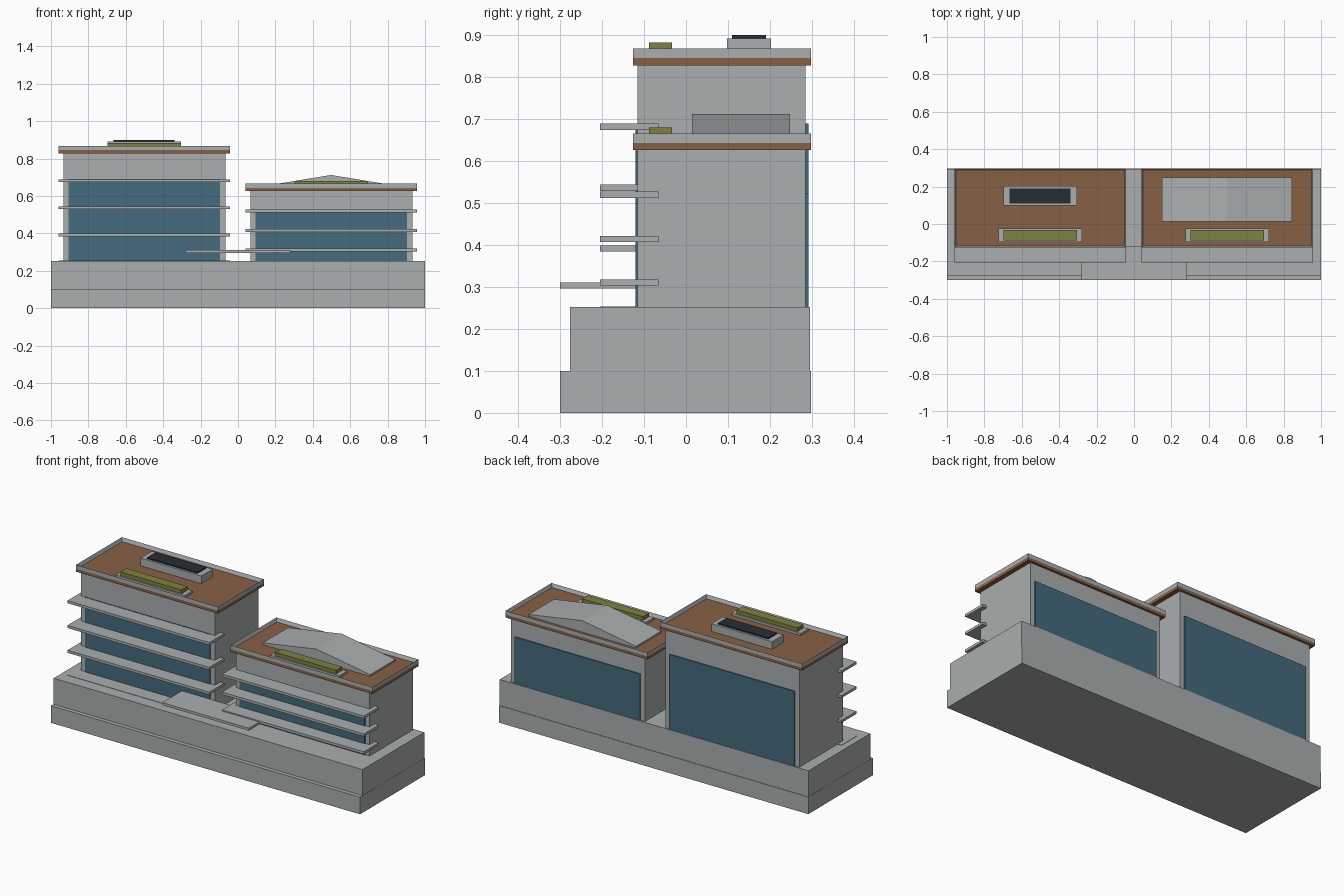
import bpy
import bmesh

if "Cube" in bpy.data.objects:
    bpy.data.objects.remove(bpy.data.objects["Cube"])


def material(name, rgb):
    m = bpy.data.materials.new(name)
    m.diffuse_color = (*rgb, 1.0)
    m.use_nodes = True
    m.node_tree.nodes["Principled BSDF"].inputs["Base Color"].default_value = m.diffuse_color
    return m


CONCRETE = material("concrete grey", (0.40, 0.425, 0.425))
WOOD = material("warm wood", (0.25, 0.118, 0.057))
GLASS = material("blue glass", (0.058, 0.145, 0.21))
HEDGE = material("hedge green", (0.21, 0.225, 0.05))
PANEL = material("dark panel", (0.02, 0.027, 0.036))


def finish(name, bm, *mats):
    bmesh.ops.recalc_face_normals(bm, faces=bm.faces)
    mesh = bpy.data.meshes.new(name)
    bm.to_mesh(mesh)
    bm.free()
    for m in mats:
        mesh.materials.append(m)
    ob = bpy.data.objects.new(name, mesh)
    bpy.context.collection.objects.link(ob)
    return ob


def box_mesh(x, y, z):
    bm = bmesh.new()
    bmesh.ops.create_cube(bm, size=1)
    for v in bm.verts:
        v.co = [r[0] if c < 0 else r[1] for c, r in zip(v.co, (x, y, z))]
    return bm


def box(name, x, y, z, mat):
    return finish(name, box_mesh(x, y, z), mat)


def parapet(name, x, y, z, rim=0.012):
    """Roof tray: raised concrete rim around a sunken wooden deck."""
    bm = box_mesh(x, y, z)
    top = max(bm.faces, key=lambda f: f.calc_center_median().z)
    bmesh.ops.inset_region(bm, faces=[top], thickness=rim)
    for v in top.verts:
        v.co.z = z[0] + 0.002
    top.material_index = 1
    return finish(name, bm, CONCRETE, WOOD)


def gable(name, x, y, z_base, z_eave, z_peak):
    """Shallow pitched roof, extruded along y."""
    mid = (x[0] + x[1]) / 2
    profile = [(x[0], z_base), (x[1], z_base), (x[1], z_eave),
               (mid, z_peak), (x[0], z_eave)]
    bm = bmesh.new()
    face = bm.faces.new([bm.verts.new((px, y[0], pz)) for px, pz in profile])
    ext = bmesh.ops.extrude_face_region(bm, geom=[face])
    for v in ext["geom"]:
        if isinstance(v, bmesh.types.BMVert):
            v.co.y = y[1]
    return finish(name, bm, CONCRETE)


# Two-step podium
PODIUM = 0.252
box("podium_base", (-1, 1), (-0.30, 0.298), (0, 0.1), CONCRETE)
box("podium_upper", (-0.999, 0.999), (-0.276, 0.295), (0.1, PODIUM), CONCRETE)

# Entrance canopy
box("entrance_canopy", (-0.28, 0.28), (-0.30, -0.12), (0.296, 0.311), CONCRETE)


def tower(side, cx, wall_top, glass_top, shelf_tops):
    def span(half):
        return (cx - half, cx + half)

    # Body and glazing on front and back
    box(side + "_tower", span(0.433), (-0.115, 0.285), (PODIUM, wall_top), CONCRETE)
    box(side + "_front_glass", span(0.405), (-0.12, -0.114), (PODIUM, glass_top), GLASS)
    box(side + "_back_glass", span(0.405), (0.284, 0.292), (PODIUM, glass_top), GLASS)
    # Sun shelves
    for i, z in enumerate(shelf_tops):
        box(f"{side}_sun_shelf_{i + 1}", span(0.459), (-0.205, -0.066),
            (z - 0.015, z), CONCRETE)
    # Wooden cornice, parapet and deck
    deck = wall_top + 0.017
    box(side + "_cornice", span(0.459), (-0.126, 0.298), (wall_top, deck), WOOD)
    parapet(side + "_parapet", span(0.459), (-0.126, 0.298), (deck, deck + 0.023))
    # Planter with hedge
    box(side + "_planter", span(0.224), (-0.095, -0.024), (deck, deck + 0.015), CONCRETE)
    box(side + "_hedge", span(0.197), (-0.088, -0.033), (deck + 0.014, deck + 0.037), HEDGE)
    return deck


left_deck = tower("left", -0.501, 0.828, 0.69, (0.689, 0.544, 0.399, 0.254))
right_deck = tower("right", 0.499, 0.626, 0.524, (0.527, 0.422, 0.318))

# Plant room with dark panel on the tall tower
box("plant_room", (-0.699, -0.306), (0.098, 0.203), (left_deck, 0.892), CONCRETE)
box("roof_panel", (-0.665, -0.34), (0.11, 0.19), (0.891, 0.90), PANEL)

# Pitched skylight roof on the low tower
gable("pitched_roof", (0.15, 0.845), (0.014, 0.248), right_deck, 0.655, 0.712)
